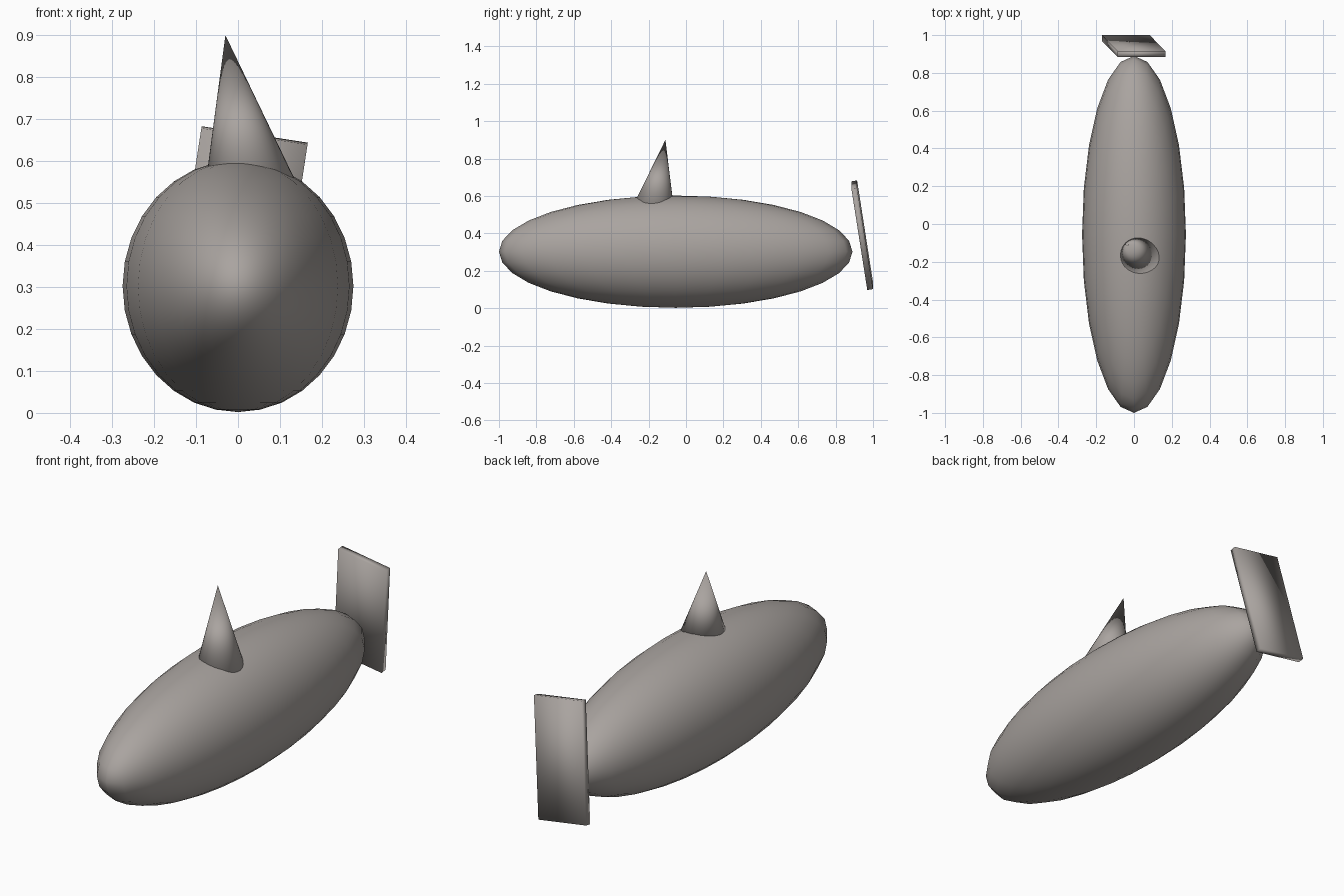
import bpy
from mathutils import Matrix, Vector

cube = bpy.data.objects.get("Cube")
if cube:
    bpy.data.objects.remove(cube, do_unlink=True)

# Single warm grey finish
grey = bpy.data.materials.new("warm_grey")
grey.use_nodes = True
colour = (0.40, 0.37, 0.35, 1)
grey.diffuse_color = colour
grey.node_tree.nodes["Principled BSDF"].inputs["Base Color"].default_value = colour


def finish(name):
    """Name the active primitive, colour it and shade it smooth."""
    obj = bpy.context.object
    obj.name = name
    obj.data.materials.append(grey)
    bpy.ops.object.shade_smooth()
    return obj


# Long ellipsoid hull
bpy.ops.mesh.primitive_uv_sphere_add(segments=24, ring_count=16, radius=1,
                                     location=(0, -0.055, 0.302))
hull = finish("hull")
hull.scale = (0.275, 0.945, 0.3)

# Leaning cone on the back, its base sunk into the hull
tip = Vector((-0.03, -0.11, 0.90))
base = Vector((0.032, -0.176, 0.51))
axis = tip - base
bpy.ops.mesh.primitive_cone_add(vertices=32, radius1=0.118, radius2=0,
                                depth=axis.length, location=(tip + base) / 2)
fin = finish("top_fin")
fin.rotation_euler = axis.to_track_quat('Z', 'Y').to_euler()

# Tilted thin tail plate
across = Vector((0.253, 0, -0.039))
up = Vector((0.083, -0.085, 0.542))
thick = up.cross(across).normalized() * 0.031
bpy.ops.mesh.primitive_cube_add(size=1)
tail = finish("tail_plate")
frame = Matrix((across, thick, up)).transposed()
if frame.determinant() < 0:
    frame.col[1] = -frame.col[1]
tail.data.transform(Matrix.Translation((-0.002, 0.942, 0.39)) @ frame.to_4x4())
